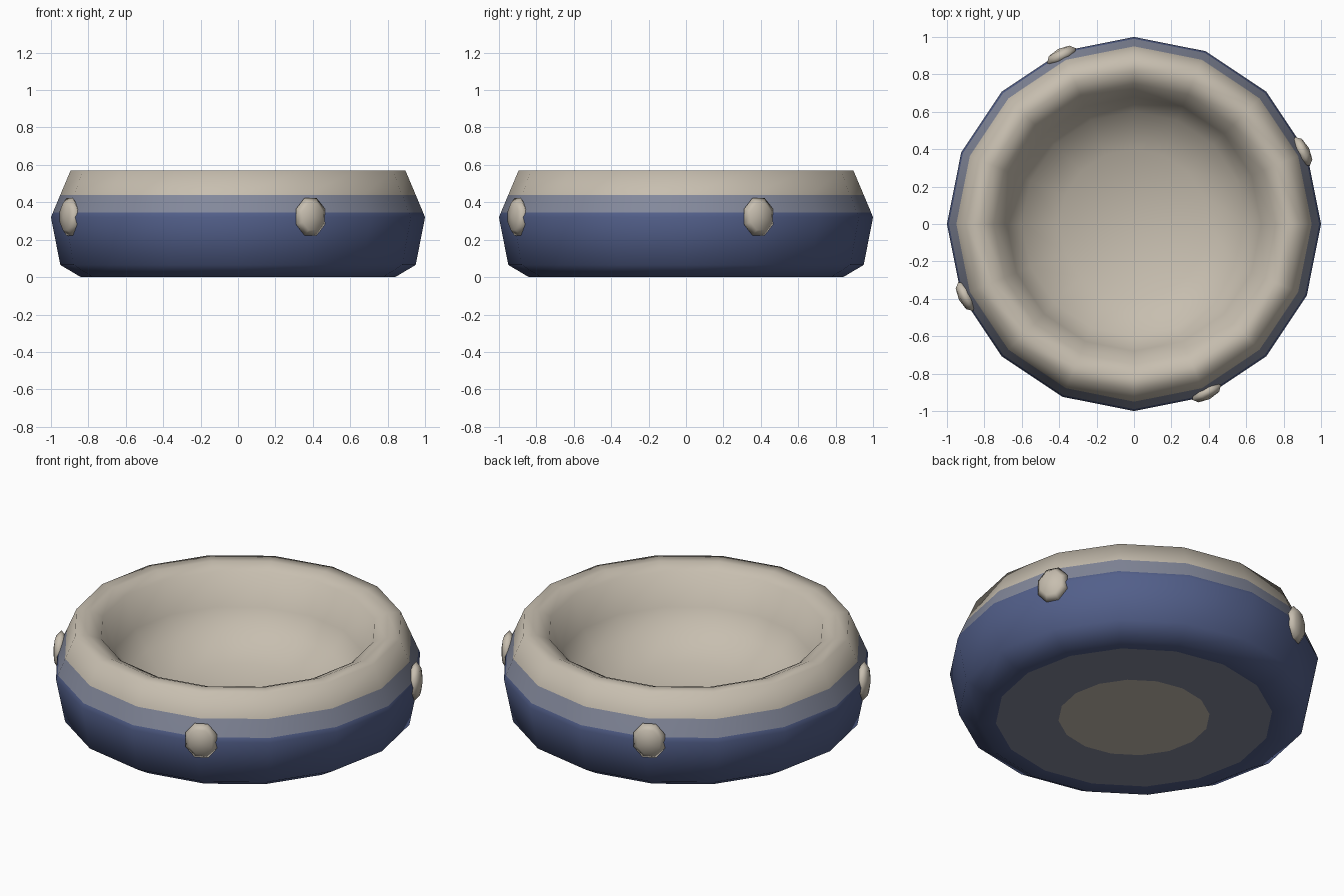
import bpy, bmesh, math
from mathutils import Matrix

cube = bpy.data.objects.get("Cube")
if cube:
    bpy.data.objects.remove(cube, do_unlink=True)

SIDES = 16


def make_material(name, rgb):
    mat = bpy.data.materials.new(name)
    mat.use_nodes = True
    mat.diffuse_color = (*rgb, 1)
    mat.node_tree.nodes["Principled BSDF"].inputs["Base Color"].default_value = (*rgb, 1)
    return mat


cream = make_material("cream", (0.57, 0.515, 0.43))
slate = make_material("slate_grey", (0.23, 0.25, 0.33))
blue = make_material("dusty_blue", (0.085, 0.115, 0.255))


def finish(bm, name, materials):
    bmesh.ops.recalc_face_normals(bm, faces=bm.faces)
    for face in bm.faces:
        face.smooth = True
    mesh = bpy.data.meshes.new(name)
    bm.to_mesh(mesh)
    bm.free()
    for mat in materials:
        mesh.materials.append(mat)
    obj = bpy.data.objects.new(name, mesh)
    bpy.context.collection.objects.link(obj)
    return obj


# Bowl: each row is radius, height, material of the band that follows
CREAM, SLATE, BLUE = 0, 1, 2
profile = [
    (0, 0, CREAM), (0.41, 0, SLATE), (0.75, 0, BLUE),       # underside
    (0.84, 0, BLUE), (0.95, 0.065, BLUE), (1, 0.32, BLUE),  # outer wall
    (0.99, 0.345, SLATE), (0.95, 0.44, CREAM),              # painted stripe
    (0.895, 0.57, CREAM), (0.82, 0.57, CREAM), (0.75, 0.54, CREAM),  # rim
    (0.68, 0.36, CREAM), (0.6, 0.25, CREAM), (0.4, 0.15, CREAM),     # inside
    (0, 0.1, CREAM),
]
bm = bmesh.new()
rings = []
for radius, height, _ in profile:
    count = SIDES if radius else 1
    rings.append([
        bm.verts.new((radius * math.cos(i * math.tau / SIDES),
                      radius * math.sin(i * math.tau / SIDES), height))
        for i in range(count)])
for lower, upper, row in zip(rings, rings[1:], profile):
    for i in range(SIDES):
        j = (i + 1) % SIDES
        corners = [lower[i % len(lower)], lower[j % len(lower)],
                   upper[j % len(upper)], upper[i % len(upper)]]
        face = bm.faces.new(list(dict.fromkeys(corners)))
        face.material_index = row[2]
finish(bm, "bowl", [cream, slate, blue])

# Four domed octagonal studs, slightly skewed, around the widest part of the wall
for k, side in enumerate(("left", "back", "right", "front")):
    bm = bmesh.new()
    bmesh.ops.create_uvsphere(bm, u_segments=8, v_segments=4, radius=1)
    flat_top = Matrix.Rotation(math.pi / 8, 4, "Z")
    outward = Matrix.Rotation(math.pi / 2, 4, "Y")
    size = Matrix.Diagonal((0.04, 0.094, 0.109, 1))
    skew = Matrix.Rotation(math.radians(4), 4, "Z")
    place = Matrix.Translation((0.98, 0, 0.323))
    turn = Matrix.Rotation(math.radians(23.3) + k * math.pi / 2, 4, "Z")
    bm.transform(turn @ place @ skew @ size @ outward @ flat_top)
    finish(bm, side + "_stud", [cream])
